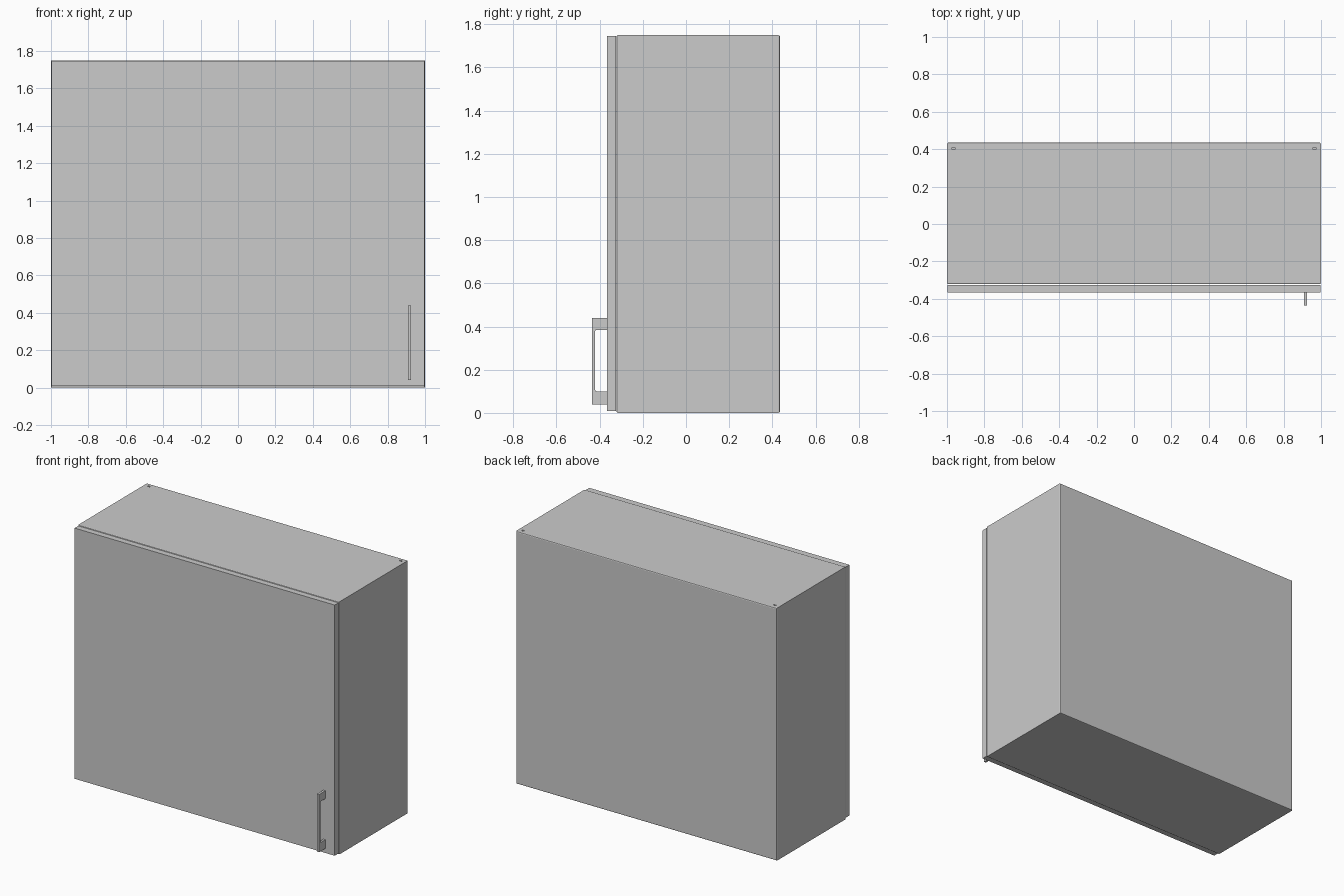
import bpy, bmesh
from mathutils import Vector

if "Cube" in bpy.data.objects:
    bpy.data.objects.remove(bpy.data.objects["Cube"])

FRONT, BACK, HEIGHT = -0.322, 0.435, 1.75


def new_object(name, bm):
    bmesh.ops.recalc_face_normals(bm, faces=bm.faces)
    mesh = bpy.data.meshes.new(name)
    bm.to_mesh(mesh)
    bm.free()
    obj = bpy.data.objects.new(name, mesh)
    bpy.context.collection.objects.link(obj)
    return obj


def box_bmesh(lo, hi):
    lo, hi = Vector(lo), Vector(hi)
    bm = bmesh.new()
    bmesh.ops.create_cube(bm, size=1)
    for v in bm.verts:
        v.co = Vector(((lo[i] + hi[i]) / 2 + v.co[i] * (hi[i] - lo[i])) for i in range(3))
    return bm


# Carcass: box with softened front and back rims, hollowed from the front
bm = box_bmesh((-1, FRONT, 0), (1, BACK, HEIGHT))
rims = [e for e in bm.edges if abs(e.verts[0].co.y - e.verts[1].co.y) < 1e-5]
bmesh.ops.bevel(bm, geom=rims, offset=0.007, segments=2, profile=0.5, affect='EDGES')
front = min(bm.faces, key=lambda f: f.calc_center_median().y)
bmesh.ops.inset_region(bm, faces=[front], thickness=0.04)
cavity = bmesh.ops.extrude_face_region(bm, geom=[front])
for v in cavity['geom']:
    if isinstance(v, bmesh.types.BMVert):
        v.co.y = BACK - 0.05
if front.is_valid:
    bmesh.ops.delete(bm, geom=[front], context='FACES_ONLY')
cabinet = new_object("cabinet_body", bm)

# Small oval fixing holes in the top rear corners
bm = bmesh.new()
for side in (-1, 1):
    made = bmesh.ops.create_cone(bm, cap_ends=True, segments=16,
                                 radius1=1, radius2=1, depth=0.06)
    for v in made['verts']:
        v.co = Vector((side * 0.965 + v.co.x * 0.011, 0.403 + v.co.y * 0.006, HEIGHT + v.co.z))
cutter = new_object("fixing_hole_cutter", bm)
cutter.hide_render = True
cutter.hide_viewport = True
cut = cabinet.modifiers.new("fixing_holes", 'BOOLEAN')
cut.object = cutter
cut.operation = 'DIFFERENCE'
cut.solver = 'EXACT'

# Door: flat slab, slightly smaller than the carcass
new_object("door", box_bmesh((-0.997, -0.365, 0.008), (0.997, -0.325, 1.745)))

# Handle: bracket profile with chamfered inner corners, extruded in x
profile = [(-0.365, 0.04), (-0.435, 0.04), (-0.435, 0.44), (-0.365, 0.44),
           (-0.365, 0.385), (-0.414, 0.385), (-0.418, 0.384), (-0.421, 0.378),
           (-0.421, 0.107), (-0.418, 0.101), (-0.414, 0.10), (-0.365, 0.10)]
bm = bmesh.new()
face = bm.faces.new([bm.verts.new((0.91, y, z)) for y, z in profile])
extruded = bmesh.ops.extrude_face_region(bm, geom=[face])
for v in extruded['geom']:
    if isinstance(v, bmesh.types.BMVert):
        v.co.x = 0.926
new_object("handle", bm)
